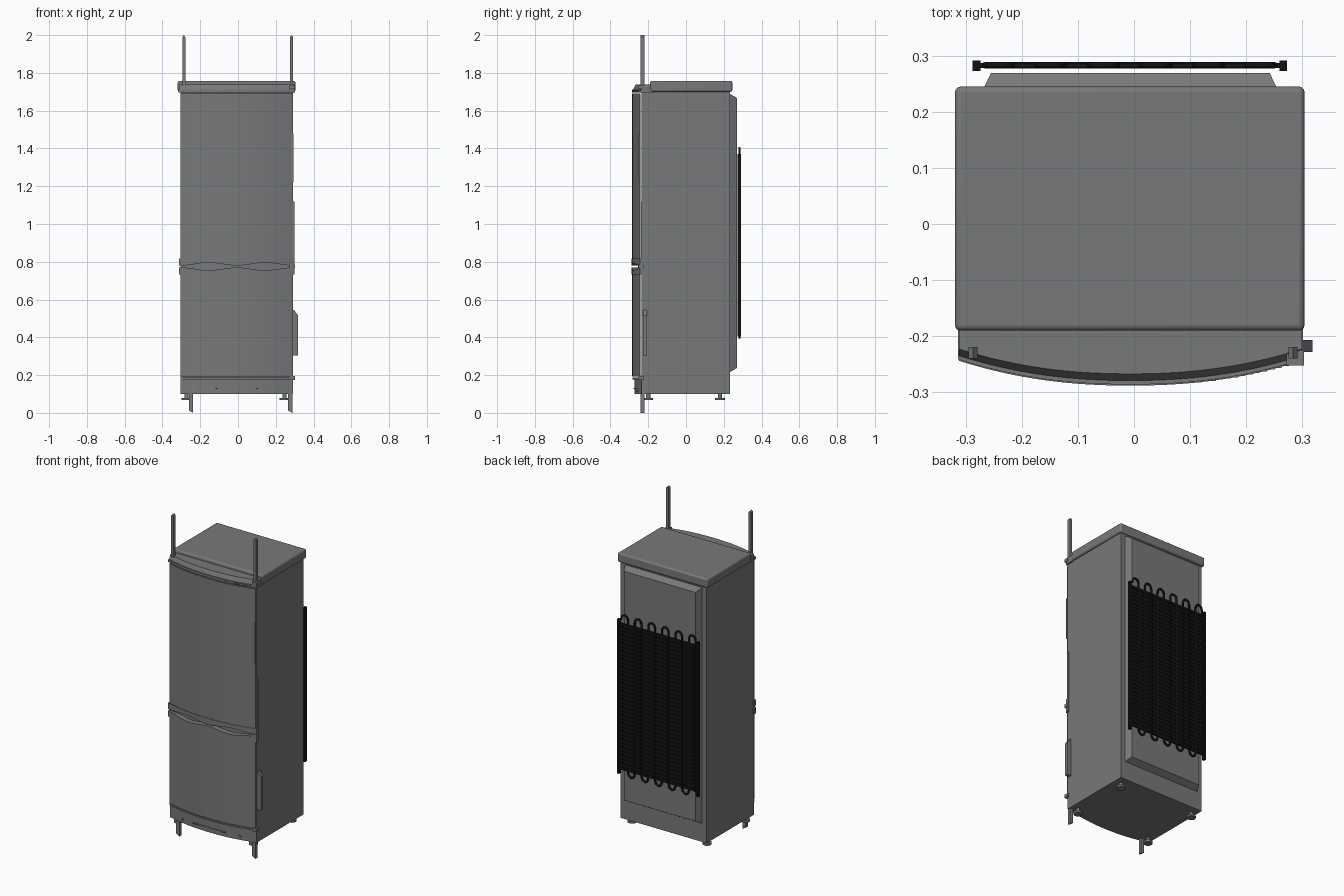
import bpy, bmesh, math
from mathutils import Matrix, Vector

if "Cube" in bpy.data.objects:
    bpy.data.objects.remove(bpy.data.objects["Cube"])


def material(name, value):
    mat = bpy.data.materials.new(name)
    mat.use_nodes = True
    colour = (value, value, value, 1)
    mat.diffuse_color = colour
    mat.node_tree.nodes["Principled BSDF"].inputs["Base Color"].default_value = colour
    return mat


GREY = material("enamel_grey", 0.19)
BLACK = material("condenser_black", 0.006)
LEFT, RIGHT = -0.305, 0.292          # cabinet sides
MID, HALF = (LEFT + RIGHT) / 2, (RIGHT - LEFT) / 2


def finish(name, bm, mat=GREY, bevel=0):
    bmesh.ops.recalc_face_normals(bm, faces=bm.faces)
    mesh = bpy.data.meshes.new(name)
    bm.to_mesh(mesh)
    bm.free()
    mesh.materials.append(mat)
    obj = bpy.data.objects.new(name, mesh)
    bpy.context.collection.objects.link(obj)
    if bevel:
        mod = obj.modifiers.new("soft_edges", "BEVEL")
        mod.width, mod.segments = bevel, 3
    return obj


def add_box(bm, x, y, z):
    centre = Vector([sum(r) / 2 for r in (x, y, z)])
    size = Matrix.Diagonal([r[1] - r[0] for r in (x, y, z)] + [1])
    return bmesh.ops.create_cube(bm, size=1, matrix=Matrix.Translation(centre) @ size)["verts"]


def box(name, x, y, z, mat=GREY, bevel=0):
    bm = bmesh.new()
    add_box(bm, x, y, z)
    return finish(name, bm, mat, bevel)


def front_y(x):
    """Bowed front of the doors."""
    return -0.285 + 0.042 * abs((x - MID) / HALF) ** 2.2


def bowed_slab(name, z_low, z_high, back, out=0, side=0, slope=0, steps=32):
    """Slab with a bowed front; the z limits are functions of x or numbers."""
    bm = bmesh.new()
    rings = []
    for i in range(steps + 1):
        x = LEFT - side + (RIGHT - LEFT + 2 * side) * i / steps
        lo = z_low(x) if callable(z_low) else z_low
        hi = z_high(x) if callable(z_high) else z_high
        y = front_y(x) - out
        rings.append([bm.verts.new(p) for p in
                      ((x, y, lo), (x, y + slope, hi), (x, back, hi), (x, back, lo))])
    for a, b in zip(rings, rings[1:]):
        for k in range(4):
            n = (k + 1) % 4
            bm.faces.new((a[k], a[n], b[n], b[k]))
    bm.faces.new(rings[0])
    bm.faces.new(rings[-1])
    return finish(name, bm)


def prism(name, outline, y):
    """Outline in x and z, extruded along y."""
    bm = bmesh.new()
    face = bm.faces.new([bm.verts.new((x, y[0], z)) for x, z in outline])
    moved = bmesh.ops.extrude_face_region(bm, geom=[face])["geom"]
    bmesh.ops.translate(bm, vec=(0, y[1] - y[0], 0),
                        verts=[v for v in moved if isinstance(v, bmesh.types.BMVert)])
    return finish(name, bm)


def cylinder(bm, centre, radius, depth, rotation=Matrix()):
    bmesh.ops.create_cone(bm, cap_ends=True, segments=20, radius1=radius, radius2=radius,
                          depth=depth, matrix=Matrix.Translation(centre) @ rotation)


# Cabinet and worktop cap
box("cabinet", (LEFT, RIGHT), (-0.236, 0.232), (0.10, 1.70))
box("top_cap", (-0.319, 0.304), (-0.19, 0.245), (1.70, 1.758), bevel=0.01)

# Raised back panel with sloping rims
bm = bmesh.new()
for v in add_box(bm, (-0.273, 0.26), (0.231, 0.269), (0.215, 1.69)):
    if v.co.y > 0.25:
        v.co.x += 0.018 if v.co.x < 0 else -0.018
        v.co.z += 0.022 if v.co.z < 1 else -0.022
finish("back_panel", bm)

# Doors, plinth and top trim
bowed_slab("upper_door", 0.81, 1.69, -0.241)
bowed_slab("lower_door", 0.192, 0.74, -0.241)
bowed_slab("plinth", 0.10, 0.178, -0.23, out=-0.012)
bowed_slab("plinth_ledge", 0.178, 0.187, -0.23, out=-0.003)
bowed_slab("top_trim_lip", 1.697, 1.712, -0.18, out=0.001, side=0.009)
bowed_slab("top_trim", 1.712, 1.738, -0.18, out=-0.006, side=0.007, slope=0.012)


# Scalloped grip rails between the doors
def scallop(x):
    t = (x - MID) / HALF
    return 0.003 + 0.015 * math.sin(math.pi * min(1, abs(t))) ** 2


bowed_slab("upper_grip", lambda x: 0.777 + scallop(x), 0.818, -0.225, out=0.003, side=0.007)
bowed_slab("lower_grip", 0.732, lambda x: 0.773 - scallop(x), -0.225, out=0.003, side=0.007)
bowed_slab("grip_recess", 0.74, 0.81, -0.23, out=-0.03)

# Plinth slot strip and screws
box("plinth_strip", (-0.12, 0.105), (-0.277, -0.268), (0.126, 0.131))
bm = bmesh.new()
for x in (-0.205, 0.19):
    cylinder(bm, (x, front_y(x) + 0.011, 0.121), 0.008, 0.008, Matrix.Rotation(math.pi / 2, 4, "X"))
finish("plinth_screws", bm)

# Vent slots under the top trim
bm = bmesh.new()
for i in range(14):
    x = 0.1 + 0.013 * i
    add_box(bm, (x, x + 0.007), (front_y(x) - 0.003, front_y(x) + 0.01), (1.701, 1.707))
finish("trim_vents", bm)

# Upright hinge bars with pointed ends
for label, x in (("right", -0.287), ("left", 0.283)):
    prism(f"upper_bar_{label}", ((x - 0.008, 1.73), (x + 0.008, 1.73),
          (x + 0.008, 1.99), (x, 2), (x - 0.008, 1.99)), (-0.24, -0.219))
for label, x in (("right", -0.248), ("left", 0.277)):
    prism(f"lower_bar_{label}", ((x - 0.011, 0.1), (x + 0.011, 0.1),
          (x + 0.011, 0), (x - 0.011, 0.012)), (-0.24, -0.219))

# Hinge plates at the door corners
for z in (0.185, 0.775, 1.725):
    box("hinge_plate", (RIGHT - 0.02, RIGHT + 0.011), (-0.252, -0.225), (z - 0.01, z + 0.01))

# Side handle and slim side strips
prism("side_handle", ((0.285, 0.305), (0.318, 0.305), (0.318, 0.515), (0.297, 0.545),
      (0.285, 0.545)), (-0.228, -0.207))
box("side_strip", (0.285, 0.298), (-0.237, -0.223), (0.80, 1.12))
box("door_edge_strip", (0.28, 0.294), (-0.25, -0.24), (1.22, 1.48))

# Levelling feet
bm = bmesh.new()
for x in (-0.272, 0.247):
    for y in (-0.2, 0.18):
        cylinder(bm, (x, y, 0.073), 0.026, 0.012)
        cylinder(bm, (x, y, 0.09), 0.011, 0.03)
finish("feet", bm)

# Condenser rails
for label, x in (("right", -0.281), ("left", 0.266)):
    box(f"condenser_rail_{label}", (x - 0.007, x + 0.007), (0.273, 0.291), (0.405, 1.37), BLACK)

# Condenser mesh of close horizontal and vertical wires
bm = bmesh.new()
tubes, first, gap = 12, -0.265, 0.0468
for i in range(2 * tubes - 1):
    x = first + gap * i / 2
    add_box(bm, (x - 0.008, x + 0.008), (0.279, 0.285), (0.44, 1.34))
for i in range(37):
    z = 0.44 + 0.025 * i
    add_box(bm, (-0.281, 0.266), (0.278, 0.287), (z - 0.008, z + 0.008))
finish("condenser_mesh", bm, BLACK)

# Serpentine condenser tube
path = []
for i in range(tubes):
    x = first + gap * i
    top = i % 2 == 0
    path.append((x, 0.43 if top else 1.37))
    if i < tubes - 1:
        z, sign = (1.37, 1) if top else (0.43, -1)
        for k in range(11):
            a = math.pi * k / 10
            path.append((x + gap / 2 * (1 - math.cos(a)), z + sign * 0.032 * math.sin(a)))
curve = bpy.data.curves.new("condenser_tube", "CURVE")
curve.dimensions = "3D"
curve.bevel_depth, curve.bevel_resolution = 0.006, 2
spline = curve.splines.new("POLY")
spline.points.add(len(path) - 1)
for point, (x, z) in zip(spline.points, path):
    point.co = (x, 0.283, z, 1)
curve.materials.append(BLACK)
bpy.context.collection.objects.link(bpy.data.objects.new("condenser_tube", curve))

# Smooth the curved surfaces, keep corners sharp
meshes = [o for o in bpy.context.collection.objects if o.type == "MESH"]
for o in meshes:
    o.select_set(True)
bpy.context.view_layer.objects.active = meshes[0]
bpy.ops.object.shade_smooth_by_angle(angle=math.radians(30))
